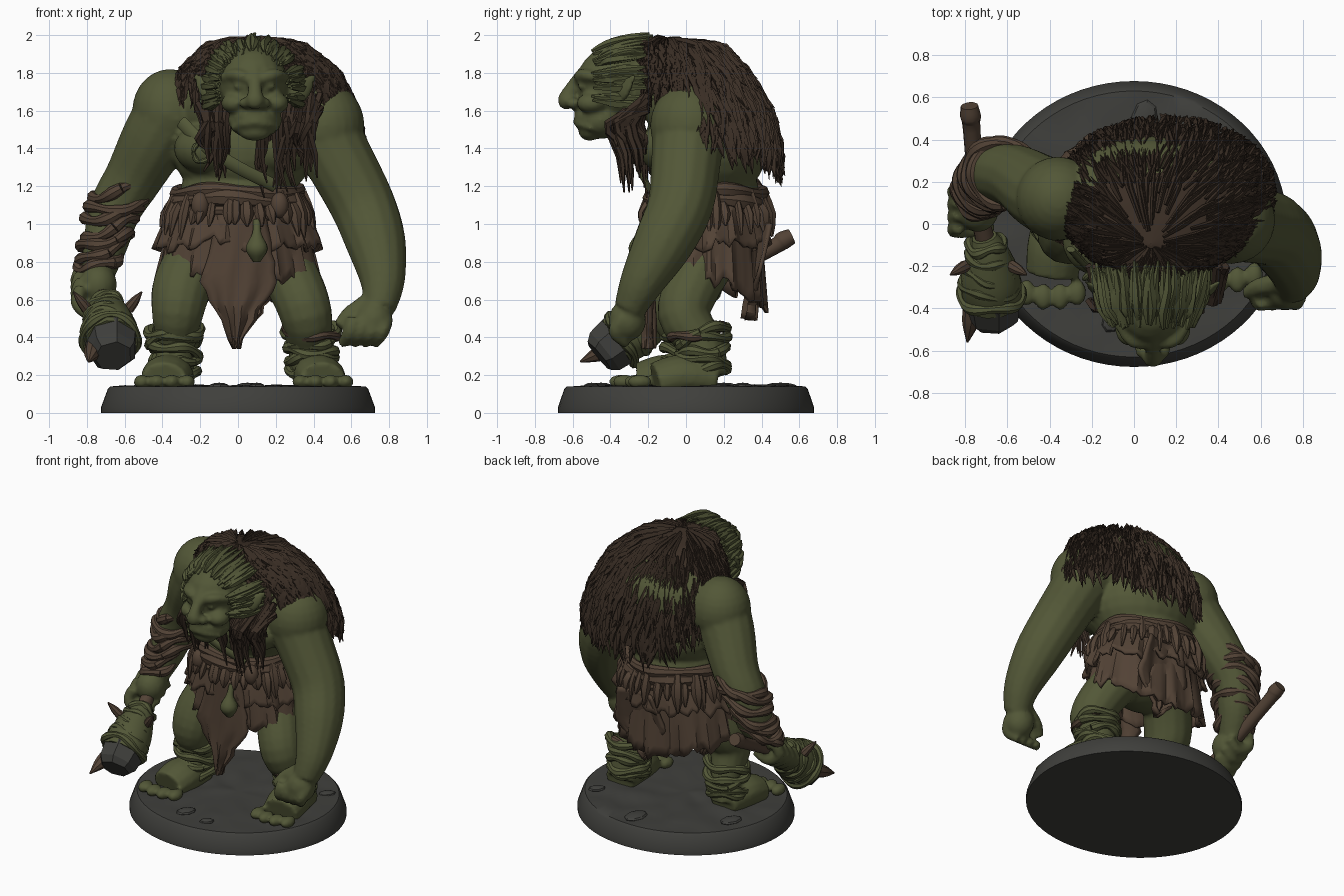
import bpy, bmesh, random
from math import sin, cos, pi, radians
from mathutils import Vector, Matrix, Euler, noise

if "Cube" in bpy.data.objects:
    bpy.data.objects.remove(bpy.data.objects["Cube"])

random.seed(4)
R = random.uniform


def material(name, c):
    m = bpy.data.materials.new(name)
    m.diffuse_color = (*c, 1)
    m.use_nodes = True
    m.node_tree.nodes["Principled BSDF"].inputs["Base Color"].default_value = m.diffuse_color
    return m


GREEN = material("skin_green", (0.085, 0.095, 0.038))
BROWN = material("hide_brown", (0.085, 0.055, 0.036))
DARK = material("hair_dark", (0.042, 0.027, 0.018))
STONE = material("stone_grey", (0.05, 0.05, 0.045))


def tube(bm, pts, n=14, sub=4, flat=1.0, up=(0.1, 0.2, 1)):
    """Smooth tube through (x, y, z, radius) points."""
    P = [Vector(p) for p in pts]
    E = [2 * P[0] - P[1]] + P + [2 * P[-1] - P[-2]]
    S = []
    for i in range(len(P) - 1):
        a, b, c, d = E[i:i + 4]
        for k in range(sub):
            t = k / sub
            S.append(0.5 * (2 * b + (c - a) * t + (2 * a - 5 * b + 4 * c - d) * t * t
                            + (3 * b - a - 3 * c + d) * t ** 3))
    S.append(P[-1])
    C = [Vector(s[:3]) for s in S]
    nor, prev = Vector(up), None
    for i, s in enumerate(S):
        t = (C[min(i + 1, len(C) - 1)] - C[max(i - 1, 0)]).normalized()
        nor = nor - t * nor.dot(t)
        if nor.length < 0.05:
            nor = t.orthogonal()
        nor.normalize()
        b = t.cross(nor)
        ring = [bm.verts.new(C[i] + max(s[3], 0.002) * (cos(2 * pi * k / n) * nor + flat * sin(2 * pi * k / n) * b))
                for k in range(n)]
        if prev:
            for k in range(n):
                bm.faces.new((prev[k], prev[(k + 1) % n], ring[(k + 1) % n], ring[k]))
        else:
            bm.faces.new(ring[::-1])
        prev = ring
    bm.faces.new(prev)


def ball(bm, c, r, rot=(0, 0, 0), seg=16):
    m = Matrix.Translation(c) @ Euler([radians(a) for a in rot]).to_matrix().to_4x4() @ Matrix.Diagonal((*r, 1))
    bmesh.ops.create_uvsphere(bm, u_segments=seg, v_segments=seg // 2 + 2, radius=1, matrix=m)


def ring(bm, c, axis, rx, ry, r, flat=1.0, n=20):
    q = Vector(axis).to_track_quat('Z', 'Y')
    pts = []
    for k in range(n + 1):
        a = 2 * pi * k / n
        p = Vector(c) + q @ Vector((rx * cos(a), ry * sin(a), 0.012 * sin(3 * a + rx * 90)))
        pts.append((*p, r * (1 + 0.2 * sin(5 * a + c[2] * 40))))
    tube(bm, pts, 8, 2, flat, axis)


def grid(bm, f, nu, nv, closed=True):
    V = [[bm.verts.new(f(i / nu, j / nv)) for i in range(nu + (not closed))] for j in range(nv + 1)]
    for j in range(nv):
        for i in range(nu):
            k = (i + 1) % len(V[0])
            bm.faces.new((V[j + 1][i], V[j + 1][k], V[j][k], V[j][i]))


def finish(bm, name, mat, voxel=0, solid=0, angle=40):
    bmesh.ops.recalc_face_normals(bm, faces=bm.faces[:])
    me = bpy.data.meshes.new(name)
    bm.to_mesh(me)
    bm.free()
    o = bpy.data.objects.new(name, me)
    bpy.context.collection.objects.link(o)
    me.materials.append(mat)
    if voxel:
        m = o.modifiers.new("blend", 'REMESH')
        m.mode, m.voxel_size, m.use_smooth_shade = 'VOXEL', voxel, True
        s = o.modifiers.new("soften", 'SMOOTH')
        s.factor, s.iterations = 0.5, 3
    if solid:
        o.modifiers.new("thickness", 'SOLIDIFY').thickness = solid
    if not voxel:
        bpy.context.view_layer.objects.active = o
        o.select_set(True)
        bpy.ops.object.shade_smooth_by_angle(angle=radians(angle))
        o.select_set(False)
    return o


# round base with rough ground
prof = [(0, 0), (.725, 0), (.725, .03), (.69, .125), (.675, .14)] + [(.675 - .075 * k, .14) for k in range(1, 10)]
bm = bmesh.new()


def base_pt(u, v):
    r, z = prof[round(v * (len(prof) - 1))]
    p = Vector((r * cos(2 * pi * u), .935 * r * sin(2 * pi * u), z))
    if z == .14:
        p.z += .018 * noise.noise(p * 7) * (r < .67)
    return p


grid(bm, base_pt, 72, len(prof) - 1)
bmesh.ops.remove_doubles(bm, verts=bm.verts[:], dist=1e-5)
bmesh.ops.contextual_create(bm, geom=[e for e in bm.edges if e.is_boundary])
finish(bm, "ground_base", STONE)
bm = bmesh.new()
for x, y, s in ((-.1, -.45, .07), (.1, -.5, .05), (-.5, .2, .08), (.05, .5, .09), (.5, .3, .06)):
    ball(bm, (x, y, .14), (s, s * .7, .02), (0, 0, s * 900), 8)
finish(bm, "flat_rocks", STONE, angle=20)

# body: torso, limbs and head blended into one skin
bm = bmesh.new()
for c, r in (((0, .12, .92), (.32, .27, .24)), ((0, .1, 1.15), (.31, .29, .25)), ((.03, .1, 1.4), (.38, .33, .3)),
             ((.08, .1, 1.62), (.43, .32, .28)), ((-.15, -.08, 1.4), (.19, .17, .14)), ((.2, -.08, 1.4), (.2, .17, .14)),
             ((-.36, .12, 1.6), (.2, .2, .22)), ((.46, .02, 1.52), (.21, .21, .23)), ((.08, -.08, 1.74), (.24, .25, .22))):
    ball(bm, c, r, seg=24)
tube(bm, [(-.34, .1, 1.62, .19), (-.44, .15, 1.45, .18), (-.55, .22, 1.25, .155), (-.65, .24, 1.08, .14),
          (-.7, .2, .9, .12), (-.74, .12, .74, .09)])
tube(bm, [(.42, .02, 1.55, .2), (.54, 0, 1.33, .185), (.66, -.03, 1.1, .175), (.73, -.12, .9, .16),
          (.765, -.23, .7, .12), (.75, -.3, .55, .085)])
tube(bm, [(-.18, .12, .88, .16), (-.29, 0, .68, .16), (-.32, -.05, .53, .14), (-.33, .01, .36, .105), (-.34, .03, .19, .11)])
tube(bm, [(.18, .15, .88, .16), (.3, .04, .68, .15), (.36, -.01, .52, .14), (.38, .08, .36, .12), (.4, .11, .19, .12)])
for x, y, s in ((-.35, .02, -1), (.41, .1, 1)):  # feet and toes
    tube(bm, [(x, y + .06, .18, .09), (x + s * .02, y - .12, .2, .11), (x + s * .04, y - .26, .17, .1)], flat=1.25)
    for k in range(4):
        ball(bm, (x + s * .04 - .12 + .08 * k, y - .345 - .02 * (k % 3 > 0), .165), (.043, .065, .038))
ball(bm, (.72, -.31, .49), (.1, .1, .11))  # open hand
for k in range(4):
    x = .78 - .055 * k
    tube(bm, [(x, -.33 - .01 * k, .5, .045), (x - .02, -.37, .43, .043), (x - .06, -.31, .365, .03)], 8)
tube(bm, [(.68, -.28, .58, .05), (.59, -.3, .52, .045), (.53, -.33, .46, .03)], 8)
ball(bm, (-.74, .07, .68), (.1, .11, .11))  # gripping fist
for k in range(4):
    y = .17 - .06 * k
    z = .715 - .036 * k
    tube(bm, [(-.83, y, z + .06, .036), (-.85, y - .02, z - .03, .038), (-.76, y - .02, z - .09, .036), (-.67, y, z - .04, .03)], 8)
# head
for c, r in (((.08, -.38, 1.745), (.185, .2, .2)), ((.09, -.45, 1.55), (.145, .12, .1)), ((.09, -.51, 1.49), (.09, .06, .05)),
             ((.09, -.635, 1.655), (.05, .045, .05)), ((.04, -.6, 1.64), (.035, .035, .03)), ((.14, -.6, 1.64), (.035, .035, .03)),
             ((-.02, -.5, 1.64), (.07, .08, .055)), ((.2, -.5, 1.64), (.07, .08, .055))):
    ball(bm, c, r)
tube(bm, [(.09, -.53, 1.8, .045), (.09, -.59, 1.74, .036), (.09, -.63, 1.67, .045)], 10)
for s in (-1, 1):
    tube(bm, [(.09 + .02 * s, -.57, 1.765, .028), (.09 + .1 * s, -.55, 1.79, .034), (.09 + .17 * s, -.46, 1.775, .025)], 8)
    tube(bm, [(.09 + .17 * s, -.36, 1.69, .045), (.09 + .24 * s, -.33, 1.71, .065), (.09 + .32 * s, -.27, 1.79, .015)],
         10, 4, .4)
    ball(bm, (.09 + .085 * s, -.555, 1.727), (.026, .02, .016))
for z, y in ((1.575, -.56), (1.535, -.565)):
    tube(bm, [(-.03, y + .07, z - .03, .018), (.04, y, z, .024), (.14, y, z, .024), (.21, y + .07, z - .03, .018)], 8)
finish(bm, "body_skin", GREEN, voxel=.0145)

# hair mantle: cap surface plus overlapping locks
RINGS = [(1.985, .08, -.1, 0, 0), (1.94, .09, -.03, .25, .22), (1.8, .11, .04, .41, .28), (1.6, .13, .1, .49, .34),
         (1.4, .15, .13, .52, .36), (1.1, .15, .13, .53, .36)]


def hair_pt(a, t, lift=0):
    s = sin(a)
    side = 1.56 - .08 * cos(a)
    hem = side + ((1.34 - side) * s if s > 0 else (1.8 - side) * -s)
    z = 1.985 - (1.985 - hem) * min(t, 1) ** 1.6
    i = next(k for k in range(5) if z >= RINGS[k + 1][0])
    A, B = Vector(RINGS[i][1:]), Vector(RINGS[i + 1][1:])
    v = A.lerp(B, (RINGS[i][0] - z) / (RINGS[i][0] - RINGS[i + 1][0]))
    return Vector((v[0] + (v[2] + lift) * cos(a), v[1] + (v[3] + lift) * s, z + lift * .4 - max(t - 1, 0) * .6))


bm = bmesh.new()
grid(bm, lambda u, v: hair_pt(2 * pi * u, max(v, .02), -.01), 64, 12)
finish(bm, "hair_cap", DARK)
bm = bmesh.new()
for i in range(1150):
    a, t, L, r = R(0, 2 * pi), R(.04, 1) ** .8, R(.18, .3), R(.014, .026)
    w = R(-.12, .12)
    P = [hair_pt(a + w * k * .4, t + L * k / 3, (0, .012, .012, R(.005, .035))[k]) for k in range(4)]
    tube(bm, [(*p, r * q) for p, q in zip(P, (.6, 1, .75, .1))], 4, 1, .6)
for i in range(60):  # long locks hanging beside the face
    x = R(.14, .4) if i % 3 else R(-.2, -.04)
    z, y = R(1.13, 1.4) + abs(x - .15) * .3, R(-.42, -.24)
    tube(bm, [(x * 1.1, -.2, R(1.6, 1.7), .02), (x + R(-.03, .03), y, 1.53, .022), (x + R(-.04, .02), y + .04, (z + 1.5) / 2, .018),
              (x + R(-.05, .02), y + .05, z, .004)], 5, 2)
finish(bm, "hair_locks", DARK)
bm = bmesh.new()
for i in range(90):  # fringe swept back from the brow
    b, s = radians(R(-115, 115)), R(.92, 1.08)
    d = [(.19, -.47), (.225, -.39), (.25, -.3), (.27, -.2)]
    tube(bm, [(.08 + q * s * sin(b + R(-.05, .05)), y + R(-.03, .03), 1.72 + q * s * cos(b), r)
              for (q, y), r in zip(d, (.008, .022, .02, .006))], 5, 2)
finish(bm, "head_fringe", GREEN)

# ragged hide skirt in two layers
def skirt(name, z0, drop, rx, ry, back):
    n = 84
    cut = [R(0, .05) + .07 * (noise.noise((k * .35, drop * 9, 0)) + .3) for k in range(n)]

    def f(u, v):
        a, k = 2 * pi * u, round(u * n) % n
        w = .012 * v * sin(17 * a) + .01 * v * sin(29 * a + 1)
        z = z0 - v * (drop + cut[k] + back * max(sin(a), 0))
        e = v ** .7
        return Vector(((.31 + (rx - .31) * e + w) * cos(a), .11 + (.27 + (ry - .27) * e + w) * sin(a), z))
    bm = bmesh.new()
    grid(bm, f, n, 8)
    finish(bm, name, BROWN, solid=.02)


skirt("long_skirt", 1.12, .36, .43, .31, .14)
skirt("short_skirt", 1.14, .2, .44, .33, 0)


def flap(name, x, y, z0, z1, w, lean):
    cut = [R(-.02, .02) for _ in range(40)]

    def f(u, v):
        s = 2 * u - 1
        hw = w * (.65 + .7 * v if v < .5 else 2 * (1 - v) + .02) + cut[round(v * 14) + 15 * (u > .5)] * v
        return Vector((x + s * hw - .03 * v, y + lean * v + .02 * sin(9 * s + 4 * v) * v + .04 * s * s, z0 + (z1 - z0) * v))
    bm = bmesh.new()
    grid(bm, f, 12, 14, False)
    finish(bm, name, BROWN, solid=.02)


flap("front_flap", .02, -.22, 1.05, .34, .2, 0)
flap("back_flap", .1, .42, 1.0, .5, .2, -.1)

# belt rolls, hanging scraps and pouch
bm = bmesh.new()
for z, r in ((1.17, .036), (1.12, .045), (1.06, .036)):
    ring(bm, (0, .11, z), (0, .03 * (r > .04), 1), .325, .29, r)
for i in range(36):
    a, q = 2 * pi * i / 36 + R(-.06, .06), R(.02, .045)
    c, s, z = cos(a), .9 * sin(a), R(.9, 1.0)
    tube(bm, [(.35 * c, .11 + .33 * s, R(1.1, 1.18), q * .6), (.385 * c, .11 + .37 * s, 1.05, q),
              (.41 * c, .11 + .385 * s, z, .006)], 6, 2)
for k in (-.2, .22):
    ball(bm, (k, -.16, 1.1), (.05, .045, .07), seg=10)
finish(bm, "belt", BROWN)
bm = bmesh.new()
tube(bm, [(.1, -.21, 1.02, .02), (.1, -.235, .95, .025), (.1, -.245, .87, .06), (.1, -.24, .8, .02)], 10)
finish(bm, "belt_pouch", GREEN)

# chest strap and buckle
bm = bmesh.new()
tube(bm, [(-.3, -.12, 1.54, .035), (-.17, -.245, 1.41, .035), (0, -.25, 1.3, .035), (.2, -.2, 1.2, .035)], 8, 4, .45)
ring(bm, (-.19, -.26, 1.38), (.2, 1, -.3), .045, .055, .013)
finish(bm, "chest_strap", GREEN)

# forearm and ankle wrappings
bm = bmesh.new()
for x, y, z, r in ((-.62, .24, 1.18, .15), (-.64, .24, 1.12, .155), (-.66, .235, 1.06, .15), (-.68, .22, .98, .14),
                   (-.7, .2, .92, .135), (-.72, .18, .86, .125), (-.735, .15, .8, .11)):
    ring(bm, (x, y, z), (-.3 + R(-.2, .2), -.2 + R(-.2, .2), 1), r, r, .03)
finish(bm, "forearm_wraps", BROWN)
for name, x, y, mat in (("left_ankle_wraps", -.335, .01, GREEN), ("right_ankle_wraps", .39, .09, GREEN)):
    bm = bmesh.new()
    for k in range(5):
        ring(bm, (x, y, .23 + .05 * k), (R(-.2, .2), R(-.25, .25), 1), .115 + .006 * k, .125, .027)
    finish(bm, name, mat)
bm = bmesh.new()
ring(bm, (.385, .06, .43), (.1, -.2, 1), .135, .14, .024)
finish(bm, "knee_band", BROWN)

# club: handle, wrapped head, stone end and spikes
bm = bmesh.new()
tube(bm, [(-.78, .56, .935, .042), (-.775, .51, .91, .05), (-.77, .45, .87, .042), (-.74, .1, .68, .042), (-.69, -.15, .53, .05)], 10)
for a, b, r in (((-.76, -.38, .35), (-.79, -.56, .27), .05), ((-.8, -.2, .55), (-.87, -.24, .64), .03),
                ((-.58, -.2, .55), (-.51, -.24, .64), .03)):
    tube(bm, [(*a, r), (*Vector(a).lerp(Vector(b), .5), r * .8), (*b, .005)], 8)
finish(bm, "club_handle_and_spikes", BROWN)
bm = bmesh.new()
tube(bm, [(-.71, -.06, .59, .06), (-.69, -.14, .54, .1), (-.68, -.26, .45, .145), (-.67, -.37, .375, .14)], 12)
for k in range(5):
    ring(bm, (-.7 + .006 * k, -.1 - .06 * k, .56 - .042 * k), (R(-.2, .2), -.85, -.5 + R(-.2, .2)),
         .08 + .016 * k, .08 + .016 * k, .024)
finish(bm, "club_wrapped_head", GREEN)
bm = bmesh.new()
tube(bm, [(-.67, -.34, .395, .145), (-.665, -.43, .325, .13), (-.66, -.46, .3, .1)], 7, 1)
finish(bm, "club_stone", STONE, angle=15)
